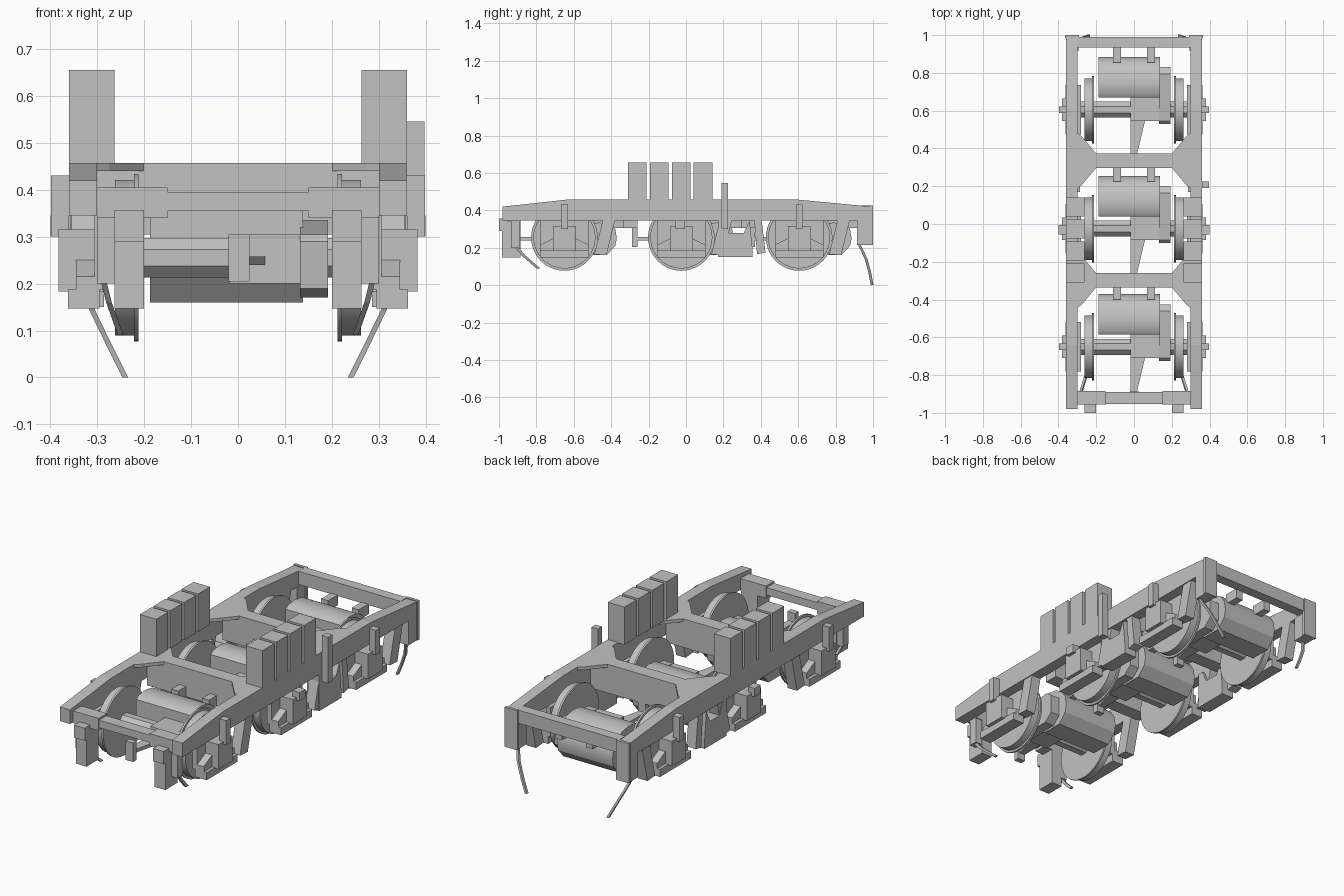
import bpy, bmesh, math

cube = bpy.data.objects.get("Cube")
if cube:
    bpy.data.objects.remove(cube, do_unlink=True)

grey = bpy.data.materials.new("plain_grey")
grey.use_nodes = True
grey.diffuse_color = (0.54, 0.54, 0.54, 1)
grey.node_tree.nodes["Principled BSDF"].inputs["Base Color"].default_value = (0.54, 0.54, 0.54, 1)


def finish(name, bm, smooth=False):
    bmesh.ops.recalc_face_normals(bm, faces=bm.faces)
    me = bpy.data.meshes.new(name)
    bm.to_mesh(me)
    bm.free()
    me.materials.append(grey)
    ob = bpy.data.objects.new(name, me)
    bpy.context.collection.objects.link(ob)
    if smooth:
        bpy.ops.object.select_all(action='DESELECT')
        ob.select_set(True)
        bpy.context.view_layer.objects.active = ob
        bpy.ops.object.shade_smooth_by_angle(angle=math.radians(30))
    return ob


def prism(name, pts, a, b, axis='x', smooth=False):
    """Extrude a profile along x (points are y,z) or along z (points are x,y)."""
    bm = bmesh.new()
    place = (lambda p, t: (t, p[0], p[1])) if axis == 'x' else (lambda p, t: (p[0], p[1], t))
    face = bm.faces.new([bm.verts.new(place(p, a)) for p in pts])
    ext = bmesh.ops.extrude_face_region(bm, geom=[face])
    move = (b - a, 0, 0) if axis == 'x' else (0, 0, b - a)
    bmesh.ops.translate(bm, vec=move, verts=[v for v in ext["geom"] if isinstance(v, bmesh.types.BMVert)])
    return finish(name, bm, smooth)


def box(name, x0, x1, y0, y1, z0, z1):
    return prism(name, [(y0, z0), (y1, z0), (y1, z1), (y0, z1)], x0, x1)


def circle(y, z, r, n, turn=0.0):
    return [(y + r * math.cos(2 * math.pi * i / n + turn),
             z + r * math.sin(2 * math.pi * i / n + turn)) for i in range(n)]


def both(fn, name, *args):
    """Make a part on the left (+x) and its mirror on the right."""
    for side, s in (("left", 1), ("right", -1)):
        fn(f"{name}_{side}", s, *args)


def side_box(name, s, x, y0, y1, z0, z1):
    box(name, s * x[0], s * x[1], y0, y1, z0, z1)


def side_prism(name, s, pts, x0, x1, smooth=False):
    prism(name, pts, s * x0, s * x1, 'x', smooth)


def side_plate(name, s, pts, z0, z1):
    prism(name, [(s * x, y) for x, y in pts], z0, z1, 'z')


def side_strip(name, s, path, width, thick):
    """Thin bent bar following x,y,z points, wide in x and thin in y."""
    bm = bmesh.new()
    rings = []
    for x, y, z in path:
        rings.append([bm.verts.new((s * x + dx * width / 2, y + dy * thick / 2, z))
                      for dx, dy in ((-1, -1), (1, -1), (1, 1), (-1, 1))])
    for a, b in zip(rings, rings[1:]):
        for i in range(4):
            bm.faces.new((a[i], a[(i + 1) % 4], b[(i + 1) % 4], b[i]))
    bm.faces.new(rings[0])
    bm.faces.new(rings[-1])
    finish(name, bm)


# Main frame: side beams, end beams, cross beams and gussets
both(side_prism, "side_beam", [(-0.98, 0.345), (0.99, 0.345), (0.99, 0.42), (0.6, 0.457),
                               (-0.64, 0.457), (-0.98, 0.42)], 0.30, 0.36)
box("rear_end_beam", -0.30, 0.30, 0.935, 0.99, 0.355, 0.425)
box("front_end_beam", -0.152, 0.152, -0.952, -0.89, 0.355, 0.395)
both(side_box, "front_beam_end", (0.15, 0.30), -0.955, -0.885, 0.34, 0.405)
for n, y in (("front", -0.298), ("rear", 0.335)):
    box(f"cross_beam_{n}", -0.30, 0.30, y - 0.038, y + 0.038, 0.305, 0.457)
    for d in (-1, 1):
        e = y + d * 0.037
        both(side_plate, f"gusset_{n}_{d}", [(0.20, e), (0.30, e), (0.30, e + d * 0.11),
                                             (0.275, e + d * 0.09)], 0.44, 0.457)

# Spring blocks on the frame
for i in range(4):
    y = -0.31 + i * 0.117
    both(side_box, f"top_block_{i + 1}", (0.263, 0.36), y, y + 0.1, 0.455, 0.655)

# Hangers and guard irons at both ends
both(side_box, "front_bracket", (0.20, 0.263), -0.985, -0.885, 0.147, 0.357)
both(side_box, "front_bracket_plate", (0.20, 0.263), -1.0, -0.985, 0.29, 0.357)
both(side_box, "front_iron_mount", (0.262, 0.30), -0.935, -0.89, 0.20, 0.345)
both(side_strip, "front_guard_iron", [(0.29, -0.92, 0.22), (0.275, -0.87, 0.16),
                                      (0.25, -0.79, 0.09)], 0.012, 0.02)
both(side_box, "rear_bracket", (0.295, 0.36), 0.915, 0.99, 0.215, 0.345)
both(side_box, "rear_corner_plate", (0.29, 0.365), 0.985, 1.0, 0.215, 0.425)
both(side_strip, "rear_guard_iron", [(0.34, 0.925, 0.22), (0.31, 0.962, 0.142),
                                     (0.275, 0.982, 0.07), (0.24, 0.995, 0.0)], 0.012, 0.015)

# Three driven axles
AXLE_Z = 0.255
for n, y in (("front", -0.65), ("middle", -0.025), ("rear", 0.605)):
    def at(pts):
        return [(y + p, z) for p, z in pts]

    # Wheelset
    prism(f"axle_{n}", circle(y, AXLE_Z, 0.046, 8, math.pi / 8), -0.30, 0.30)
    both(side_prism, f"wheel_{n}", circle(y, AXLE_Z, 0.166, 40), 0.22, 0.262, True)
    both(side_prism, f"wheel_flange_{n}", circle(y, AXLE_Z, 0.178, 40), 0.212, 0.222, True)

    # Motor: upright front, gently rounded top, chamfered underside
    prism(f"motor_{n}", at([(0.064, 0.215), (0.064, 0.355), (0.085, 0.37), (0.14, 0.376), (0.20, 0.367),
                            (0.245, 0.342), (0.272, 0.30), (0.28, 0.25), (0.272, 0.21),
                            (0.225, 0.16), (0.11, 0.16)]), -0.188, 0.138, 'x', True)
    prism(f"gear_case_{n}", at([(-0.065, 0.19), (-0.075, 0.29), (-0.06, 0.305), (0.19, 0.335),
                                (0.225, 0.31), (0.225, 0.21), (0.18, 0.17), (0.0, 0.17)]), 0.132, 0.192)
    box(f"axle_bearing_{n}", -0.018, 0.135, y - 0.06, y + 0.07, 0.20, 0.305)

    # Torque arm and motor lugs
    prism(f"torque_arm_{n}", [(-0.018, y - 0.06), (0.058, y - 0.06), (0.015, y - 0.24),
                              (-0.018, y - 0.24)], 0.24, 0.258, 'z')
    box(f"arm_end_{n}", -0.02, 0.024, y - 0.265, y - 0.235, 0.205, 0.305)
    both(side_box, f"motor_lug_{n}", (0.07, 0.11), y + 0.25, y + 0.335, 0.305, 0.36)

    # Axle boxes, guide plates, spring wedges and tie bars
    both(side_box, f"axle_box_{n}", (0.285, 0.382), y - 0.06, y + 0.06, 0.183, 0.315)
    both(side_box, f"guide_plate_{n}", (0.28, 0.306), y - 0.13, y + 0.13, 0.187, 0.345)
    both(side_prism, f"wedge_front_{n}", at([(-0.13, 0.187), (-0.06, 0.187), (-0.06, 0.25),
                                             (-0.13, 0.215)]), 0.306, 0.345)
    both(side_prism, f"wedge_rear_{n}", at([(0.06, 0.187), (0.13, 0.187), (0.13, 0.215),
                                            (0.06, 0.25)]), 0.306, 0.345)
    both(side_box, f"tie_bar_{n}", (0.295, 0.362), y - 0.13, y + 0.13, 0.147, 0.187)
    if n == "middle":
        both(side_box, f"axle_box_cap_{n}", (0.36, 0.40), y - 0.03, y + 0.02, 0.30, 0.345)
    else:
        both(side_box, f"damper_{n}", (0.36, 0.398), y - 0.018, y + 0.018, 0.30, 0.43)

    # Brake hangers under the side beams
    both(side_prism, f"brake_hanger_{n}", at([(0.16, 0.165), (0.225, 0.16), (0.27, 0.345),
                                              (0.205, 0.345)]), 0.30, 0.355)
    if n == "rear":
        both(side_prism, f"brake_hanger_fore_{n}", at([(-0.18, 0.175), (-0.225, 0.165), (-0.24, 0.345),
                                                       (-0.20, 0.345)]), 0.30, 0.355)

# Equipment under the frame
both(side_prism, "under_box", [(0.17, 0.15), (0.355, 0.15), (0.355, 0.20), (0.34, 0.345),
                               (0.31, 0.28), (0.23, 0.28), (0.2, 0.345), (0.17, 0.345)], 0.285, 0.358)
box("side_post", 0.36, 0.397, 0.19, 0.225, 0.30, 0.545)
